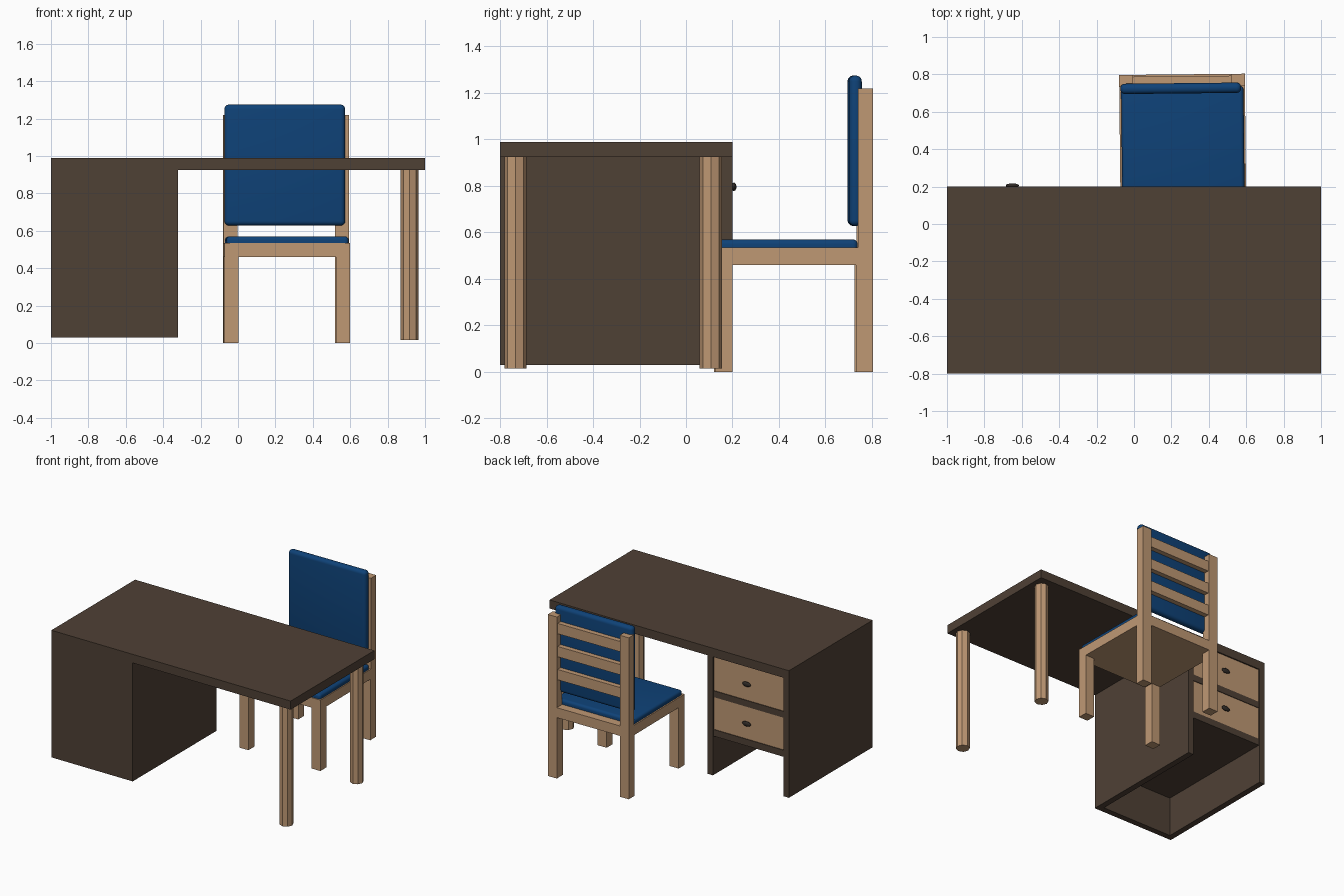
import bpy
import math
from mathutils import Matrix

if "Cube" in bpy.data.objects:
    bpy.data.objects.remove(bpy.data.objects["Cube"], do_unlink=True)


def material(name, rgb):
    m = bpy.data.materials.new(name)
    m.use_nodes = True
    m.diffuse_color = (*rgb, 1)
    bsdf = m.node_tree.nodes["Principled BSDF"]
    bsdf.inputs["Base Color"].default_value = (*rgb, 1)
    bsdf.inputs["Roughness"].default_value = 0.8
    return m


BROWN = material("dark_brown", (0.078, 0.052, 0.036))
WOOD = material("light_wood", (0.52, 0.315, 0.175))
BLUE = material("blue_fabric", (0.0045, 0.054, 0.185))
METAL = material("dark_metal", (0.03, 0.024, 0.02))


def box(name, x, y, z, mat, round_edge=0):
    """Box from (low, high) ranges, optionally with rounded edges."""
    spans = (x, y, z)
    bpy.ops.mesh.primitive_cube_add(size=1, location=[sum(s) / 2 for s in spans])
    ob = bpy.context.object
    ob.name = name
    ob.scale = [s[1] - s[0] for s in spans]
    bpy.ops.object.transform_apply(location=False, rotation=False, scale=True)
    ob.data.materials.append(mat)
    if round_edge:
        bevel = ob.modifiers.new("round", "BEVEL")
        bevel.width = round_edge
        bevel.segments = 5
        bpy.ops.object.shade_smooth()
    return ob


# Desk top and pedestal panels, open underneath
box("desk_top", (-1, 1), (-0.8, 0.2), (0.925, 0.99), BROWN)
box("pedestal_right_panel", (-1, -0.955), (-0.8, 0.2), (0.03, 0.925), BROWN)
box("pedestal_left_panel", (-0.365, -0.32), (-0.8, 0.2), (0.03, 0.925), BROWN)
box("pedestal_front_panel", (-0.955, -0.365), (-0.8, -0.755), (0.03, 0.925), BROWN)
box("pedestal_shelf", (-0.955, -0.365), (-0.755, 0.195), (0.325, 0.375), BROWN)
box("drawer_rail", (-0.955, -0.365), (-0.755, 0.195), (0.62, 0.668), BROWN)

# Drawers with oval knobs
for label, low, high in (("upper", 0.668, 0.925), ("lower", 0.375, 0.62)):
    box(label + "_drawer", (-0.955, -0.365), (0.15, 0.19), (low, high), WOOD)
    mid = (low + high) / 2
    bpy.ops.mesh.primitive_uv_sphere_add(segments=16, ring_count=10, radius=1,
                                         location=(-0.65, 0.206, mid))
    knob = bpy.context.object
    knob.name = label + "_drawer_knob"
    knob.scale = (0.036, 0.011, 0.018)
    knob.data.materials.append(METAL)
    bpy.ops.object.shade_smooth()
    box(label + "_knob_stem", (-0.66, -0.64), (0.185, 0.205), (mid - 0.008, mid + 0.008), METAL)

# Eight-sided desk legs
for label, y in (("front", -0.733), ("back", 0.107)):
    bpy.ops.mesh.primitive_cylinder_add(vertices=8, radius=0.048, depth=0.91,
                                        location=(0.918, y, 0.47))
    leg = bpy.context.object
    leg.name = "desk_leg_" + label
    leg.data.materials.append(WOOD)

# Chair frame
chair = [box("seat_frame", (-0.076, 0.596), (0.124, 0.8), (0.46, 0.535), WOOD)]
for side, x in (("right", (-0.076, -0.001)), ("left", (0.521, 0.596))):
    chair += [
        box("chair_front_leg_" + side, x, (0.124, 0.196), (0, 0.46), WOOD),
        box("chair_back_leg_" + side, x, (0.728, 0.8), (0, 0.46), WOOD),
        box("back_post_" + side, x, (0.737, 0.8), (0.535, 1.22), WOOD),
    ]
for i in range(3):
    low = 1.09 - 0.174 * i
    chair.append(box(f"back_slat_{i + 1}", (-0.001, 0.521), (0.745, 0.79), (low, low + 0.078), WOOD))

# Cushions
chair.append(box("seat_cushion", (-0.066, 0.588), (0.132, 0.735), (0.5, 0.57), BLUE, 0.02))
chair.append(box("back_cushion", (-0.07, 0.576), (0.698, 0.753), (0.628, 1.275), BLUE, 0.025))

# The chair stands very slightly turned
bpy.context.view_layer.update()
pivot = Matrix.Translation((0.26, 0.462, 0))
turn = pivot @ Matrix.Rotation(math.radians(0.6), 4, "Z") @ pivot.inverted()
for ob in chair:
    ob.matrix_world = turn @ ob.matrix_world
